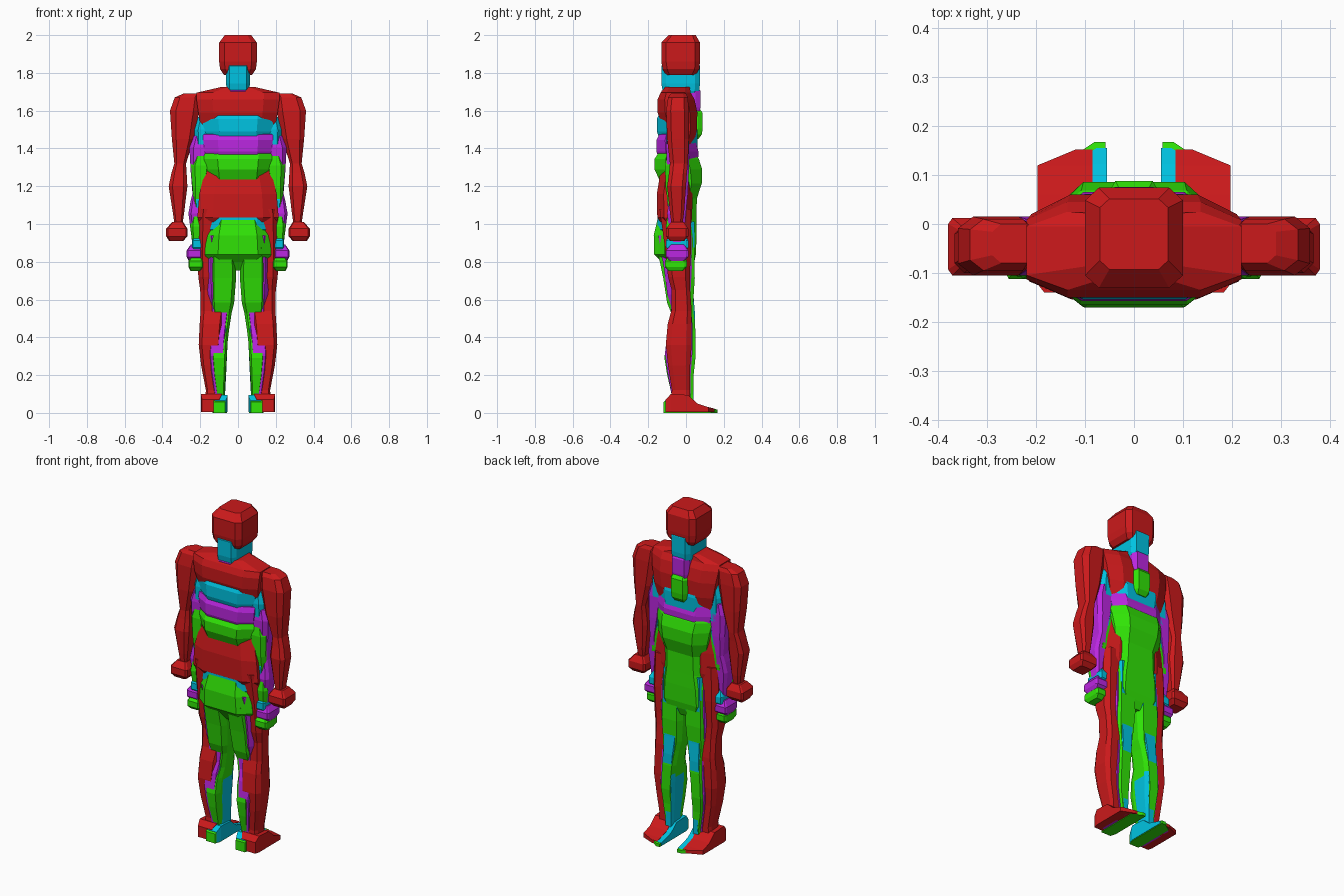
import bpy, bmesh


def material(name, rgb):
    m = bpy.data.materials.new(name)
    m.diffuse_color = (*rgb, 1)
    return m


def loft(name, sections, mat, fn, kx=0.6, ky=0.6, along_y=False):
    """Skin eight-sided rings; each section is (position, a0, a1, b0, b1)."""
    bm = bmesh.new()
    rings = []
    for p, a0, a1, b0, b1 in sections:
        ca, ha, cb, hb = (a0 + a1) / 2, (a1 - a0) / 2, (b0 + b1) / 2, (b1 - b0) / 2
        ring = []
        for u, v in ((1, -ky), (1, ky), (kx, 1), (-kx, 1),
                     (-1, ky), (-1, -ky), (-kx, -1), (kx, -1)):
            a, b = ca + u * ha, cb + v * hb
            co = (a, p, b) if along_y else (a, b, p)
            ring.append(bm.verts.new(fn(co)))
        rings.append(ring)
    for r, s in zip(rings, rings[1:]):
        for i in range(8):
            j = (i + 1) % 8
            bm.faces.new((r[i], r[j], s[j], s[i]))
    bm.faces.new(rings[0])
    bm.faces.new(rings[-1])
    bmesh.ops.recalc_face_normals(bm, faces=bm.faces)
    me = bpy.data.meshes.new(name)
    bm.to_mesh(me)
    bm.free()
    me.materials.append(mat)
    ob = bpy.data.objects.new(name, me)
    bpy.context.collection.objects.link(ob)


# Torso: height, half width, back, front (split at the waist)
HIPS = [(0.93, 0.12, -0.09, 0.01), (0.985, 0.19, -0.118, 0.025),
        (1.035, 0.215, -0.152, 0.032), (1.16, 0.205, -0.154, 0.035),
        (1.26, 0.18, -0.138, 0.035)]
CHEST = [(1.40, 0.172, -0.105, 0.036), (1.50, 0.195, -0.122, 0.058),
         (1.59, 0.21, -0.15, 0.06), (1.66, 0.22, -0.15, 0.045),
         (1.695, 0.22, -0.135, 0.025), (1.725, 0.09, -0.11, 0.02)]
NECK = [(1.68, -0.06, 0.06, -0.095, 0.02), (1.82, -0.05, 0.05, -0.09, 0.03)]
HEAD = [(1.79, -0.075, 0.075, -0.105, 0.05), (1.82, -0.095, 0.095, -0.12, 0.068),
        (1.86, -0.1, 0.1, -0.127, 0.072), (1.96, -0.1, 0.1, -0.127, 0.072),
        (2.0, -0.07, 0.07, -0.09, 0.05)]
ARM = [(0.99, 0.295, 0.335, -0.075, -0.02), (1.06, 0.285, 0.345, -0.085, -0.01),
       (1.2, 0.268, 0.367, -0.1, 0.0), (1.27, 0.272, 0.352, -0.09, 0.005),
       (1.32, 0.275, 0.337, -0.085, 0.01), (1.45, 0.235, 0.35, -0.1, 0.015),
       (1.6, 0.205, 0.36, -0.105, 0.015), (1.67, 0.2, 0.335, -0.095, 0.01),
       (1.69, 0.2, 0.29, -0.08, 0.0)]
HAND = [(0.91, 0.29, 0.365, -0.085, -0.01), (0.935, 0.268, 0.38, -0.105, 0.012),
        (0.975, 0.268, 0.38, -0.105, 0.012), (1.01, 0.29, 0.35, -0.08, -0.01)]
LEG = [(0.05, 0.105, 0.175, -0.08, 0.02), (0.12, 0.105, 0.17, -0.075, 0.02),
       (0.25, 0.095, 0.195, -0.095, 0.022), (0.36, 0.088, 0.208, -0.107, 0.03),
       (0.47, 0.08, 0.203, -0.097, 0.03), (0.54, 0.07, 0.198, -0.078, 0.03),
       (0.65, 0.05, 0.2, -0.076, 0.022), (0.72, 0.03, 0.21, -0.095, 0.02),
       (0.88, 0.015, 0.217, -0.112, 0.027), (1.08, 0.02, 0.21, -0.14, 0.025)]
# Foot: distance forward, inside, outside, bottom, top
FOOT = [(-0.108, 0.1, 0.19, 0, 0.07), (-0.08, 0.085, 0.197, 0, 0.1),
        (0.01, 0.085, 0.197, 0, 0.095), (0.06, 0.085, 0.197, 0, 0.05),
        (0.12, 0.085, 0.197, 0, 0.03), (0.152, 0.085, 0.12, 0, 0.022)]

# Nested figures: name, colour, height scale, widths of torso, arm, leg, head,
# depth scale, forward shift, hip depth, arm shift, leg shift, foot depth,
# torso corner shape
FIGURES = [
    ("red", (0.6, 0.01, 0.011), 1.0, 1.0, 1.0, 1.0, 1.0,
     1.0, 0.0, 1.0, (0, 0), 0.0, 1.0, (0.62, 0.62)),
    ("cyan", (0.0, 0.55, 0.76), 0.937, 0.86, 0.64, 0.645, 0.63,
     1.03, 0.0, 0.96, (0, 0), 0.018, 1.02, (0.55, 0.5)),
    ("magenta", (0.5, 0.02, 0.75), 0.87, 0.84, 0.715, 0.76, 0.55,
     1.06, 0.002, 0.92, (0, 0.012), 0.002, 0.97, (0.58, 0.55)),
    ("green", (0.03, 0.78, 0.002), 0.81, 0.82, 0.69, 0.68, 0.53,
     1.2, 0.014, 1.0, (-0.007, 0.015), 0.014, 1.1, (0.6, 0.5))]

for (colour, rgb, sz, torso, arm, leg, head, sy, dy, hip,
     (arm_y, arm_z), leg_y, foot_sy, (kx, ky)) in FIGURES:
    mat = material(colour, rgb)
    lift = 0.0 if colour == "green" else 0.004

    def place(sx, depth, shift=0.0, up=0.0, floor=0.0):
        return lambda c: (c[0] * sx, c[1] * depth + shift,
                          max(c[2] * sz + up, floor))

    body = [(z, -h, h, b * hip, f) for z, h, b, f in HIPS]
    body += [(z, -h, h, b, f) for z, h, b, f in CHEST]
    loft(colour + "_torso", body, mat, place(torso, sy, dy), kx, ky)
    loft(colour + "_neck", NECK, mat, place(head, 1, dy))
    loft(colour + "_head", HEAD, mat, place(head, 1.03, dy), 0.72, 0.75)
    for side, s in (("left", -1), ("right", 1)):
        tag = colour + "_" + side
        loft(tag + "_arm", ARM, mat, place(arm * s, 1, arm_y, arm_z))
        loft(tag + "_hand", HAND, mat, place(arm * s, 1, arm_y, arm_z), 0.85, 0.8)
        loft(tag + "_leg", LEG, mat, place(leg * s, sy, leg_y), 0.72, 0.6)
        loft(tag + "_foot", FOOT, mat, place(leg * s, foot_sy, 0, 0, lift),
             0.9, 1.0, True)
